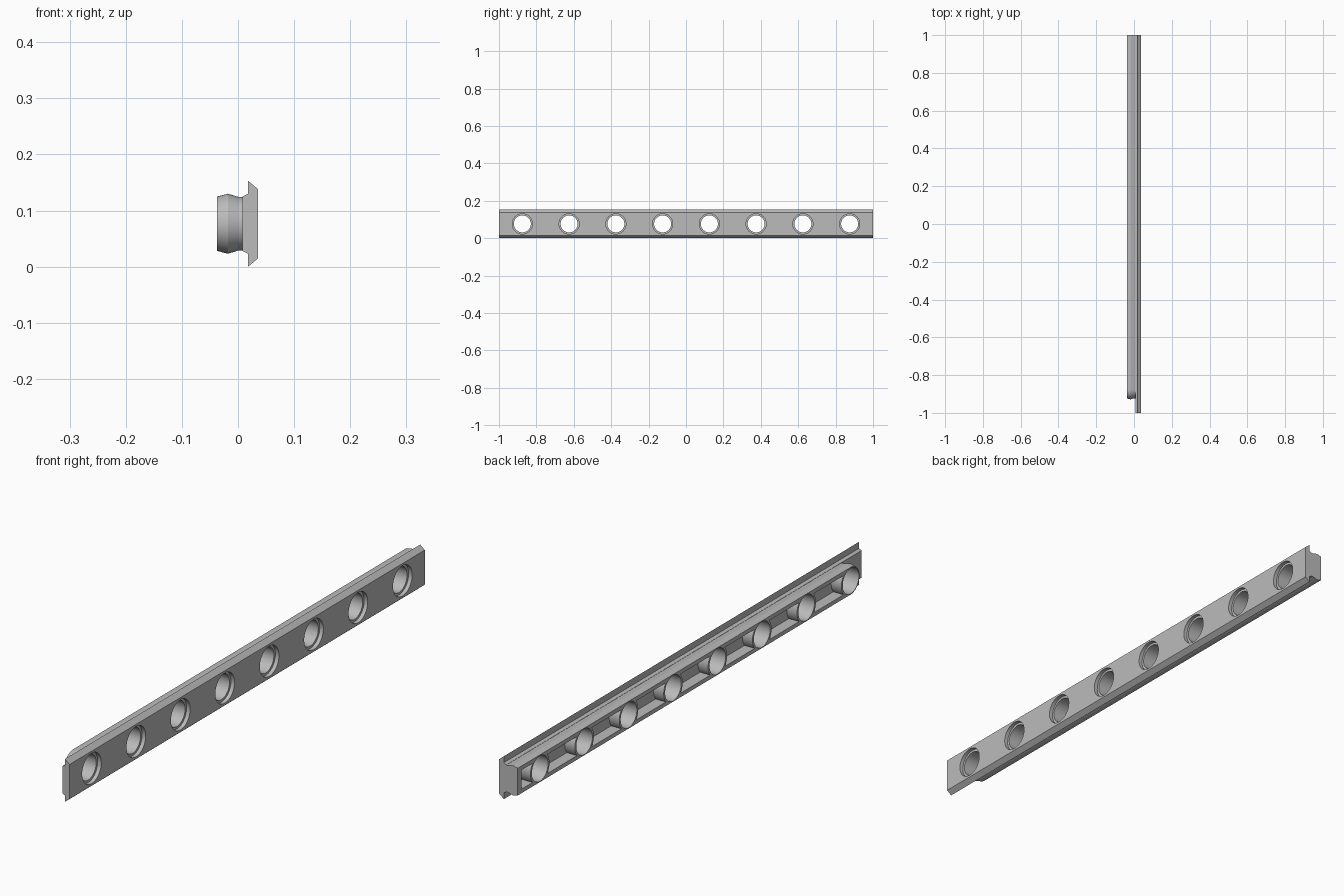
import bpy
import bmesh
from math import sin, cos, asin, pi, radians

if "Cube" in bpy.data.objects:
    bpy.data.objects.remove(bpy.data.objects["Cube"])

MID = 0.0765            # height of the hole axes
PITCH = 0.25
HOLES = [-0.875 + PITCH * i for i in range(8)]
HOLE_R, BORE_R, BOSS_R = 0.0455, 0.054, 0.0535
POCKET_H = 0.034

grey = bpy.data.materials.new("light grey")
grey.use_nodes = True
colour = (0.5, 0.5, 0.5, 1)
grey.diffuse_color = colour
grey.node_tree.nodes["Principled BSDF"].inputs["Base Color"].default_value = colour


def loft(name, sections):
    """Skin a list of (x, outline in y and z) into a closed solid."""
    bm = bmesh.new()
    rings = [[bm.verts.new((x, y, MID + z)) for y, z in pts] for x, pts in sections]
    for a, b in zip(rings, rings[1:]):
        for i in range(len(a)):
            j = (i + 1) % len(a)
            bm.faces.new((a[i], a[j], b[j], b[i]))
    bm.faces.new(rings[0])
    bm.faces.new(rings[-1])
    bmesh.ops.recalc_face_normals(bm, faces=bm.faces)
    mesh = bpy.data.meshes.new(name)
    bm.to_mesh(mesh)
    bm.free()
    mesh.materials.append(grey)
    obj = bpy.data.objects.new(name, mesh)
    bpy.context.collection.objects.link(obj)
    return obj


def arc(y, r, start, end, steps=24):
    return [(y + r * cos(start + (end - start) * i / steps),
             r * sin(start + (end - start) * i / steps)) for i in range(steps + 1)]


def bar(h):
    return [(-1, -h), (1, -h), (1, h), (-1, h)]


def rounded_bar(h):
    return [(1, -h), (1, h)] + arc(HOLES[0], h, pi / 2, pi * 1.5)


def circle(y, r):
    return arc(y, r, 0, 2 * pi, 48)[:-1]


def combine(target, tool, operation):
    mod = target.modifiers.new(tool.name, 'BOOLEAN')
    mod.operation = operation
    mod.solver = 'EXACT'
    mod.object = tool
    bpy.context.view_layer.objects.active = target
    bpy.ops.object.modifier_apply(modifier=mod.name)
    bpy.data.objects.remove(tool)


# Grooved rail with one rounded end
rail = loft("perforated_rail", [(x, rounded_bar(h)) for x, h in
            ((-0.037, 0.0485), (-0.018, 0.0535), (0, 0.048), (0.012, 0.0475))])

# Pockets between the hole bosses, the last one closed by an end wall
tilt = asin(POCKET_H / BOSS_R)
for y in HOLES:
    near = arc(y, BOSS_R, -tilt, tilt, 12)
    if y < HOLES[-1]:
        far = arc(y + PITCH, BOSS_R, pi - tilt, pi + tilt, 12)
    else:
        far = [(0.98, POCKET_H), (0.98, -POCKET_H)]
    pocket = loft("pocket_cutter", [(-0.06, near + far), (0.003, near + far)])
    combine(rail, pocket, 'DIFFERENCE')

# Full-length chamfered face plate
plate = loft("face_plate", [(x, bar(h)) for x, h in
             ((0.008, 0.0485), (0.018, 0.0535), (0.018, 0.0765), (0.036, 0.0615))])
combine(rail, plate, 'UNION')

# Through holes with a counterbore in the face plate
for y in HOLES:
    cutter = loft("hole_cutter", [(-0.06, circle(y, HOLE_R)), (0.022, circle(y, HOLE_R)),
                                  (0.022, circle(y, BORE_R)), (0.06, circle(y, BORE_R))])
    combine(rail, cutter, 'DIFFERENCE')

# Smooth the round walls, keep the edges sharp
bpy.ops.object.select_all(action='DESELECT')
rail.select_set(True)
bpy.context.view_layer.objects.active = rail
bpy.ops.object.shade_smooth_by_angle(angle=radians(12))
